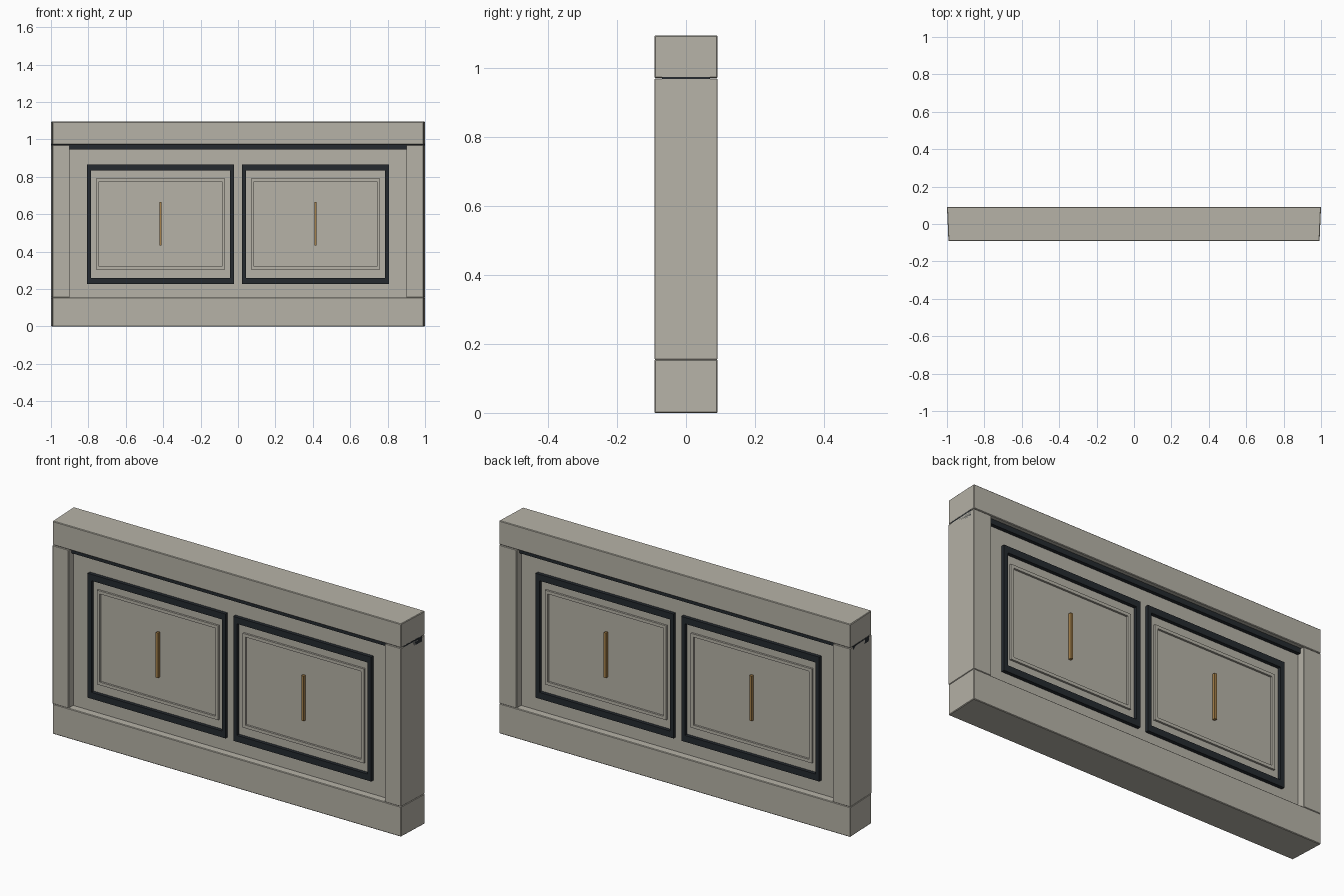
import bpy, bmesh

if "Cube" in bpy.data.objects:
    bpy.data.objects.remove(bpy.data.objects["Cube"])


def material(name, rgb):
    m = bpy.data.materials.new(name)
    m.diffuse_color = (*rgb, 1)
    m.use_nodes = True
    m.node_tree.nodes["Principled BSDF"].inputs["Base Color"].default_value = m.diffuse_color
    return m


STONE = material("warm_stone", (0.47, 0.45, 0.39))
DARK = material("dark_trim", (0.018, 0.023, 0.028))
BRASS = material("brass", (0.38, 0.22, 0.07))
D = 0.092    # half depth of the wall
CORE = 0.052  # half depth of the recessed panel


def add_boxes(name, boxes, mat, bevel=0.0, taper=0.0):
    """Join boxes (x0, x1, y0, y1, z0, z1) in one object; taper narrows outer ends at the front."""
    bm = bmesh.new()
    for x0, x1, y0, y1, z0, z1 in boxes:
        for v in bmesh.ops.create_cube(bm, size=1)["verts"]:
            v.co.x = x0 if v.co.x < 0 else x1
            v.co.y = y0 if v.co.y < 0 else y1
            v.co.z = z0 if v.co.z < 0 else z1
            if abs(v.co.x) > 0.95:
                s = 1 if v.co.x > 0 else -1
                v.co.x -= s * taper * (D - v.co.y) / (2 * D)
    me = bpy.data.meshes.new(name)
    bm.to_mesh(me)
    bm.free()
    ob = bpy.data.objects.new(name, me)
    bpy.context.collection.objects.link(ob)
    me.materials.append(mat)
    if bevel:
        b = ob.modifiers.new("edge", "BEVEL")
        b.width, b.segments = bevel, 1
    return ob


def frame(x0, x1, z0, z1, wx, wz, ya, yb):
    """Four bars of a rectangular frame."""
    return [(x0, x0 + wx, ya, yb, z0, z1), (x1 - wx, x1, ya, yb, z0, z1),
            (x0 + wx, x1 - wx, ya, yb, z0, z0 + wz),
            (x0 + wx, x1 - wx, ya, yb, z1 - wz, z1)]


# Main structure
add_boxes("base", [(-1, 1, -D, D, 0, 0.155)], STONE, 0.003, 0.008)
add_boxes("top_cap", [(-1, 1, -D, D, 0.972, 1.095)], STONE, 0.003, 0.008)
for side, s in (("left", -1), ("right", 1)):
    xa, xb = sorted((s * 0.9, s))
    add_boxes(side + "_post", [(xa, xb, -D, D, 0.155, 0.97)], STONE, 0.002, 0.008)
add_boxes("recessed_wall", [(-0.91, 0.91, -CORE, CORE, 0.15, 0.975)], STONE)

# Dark strip under the cap
add_boxes("shadow_strip", [(-1, 1, -0.07, 0.07, 0.946, 0.974)], DARK, 0, 0.008)

# Panel trim and handles on both faces
for face, f in (("front", -1), ("back", 1)):
    def depth(a, b):
        return sorted((f * a, f * b))
    for side, s in (("left", -1), ("right", 1)):
        tag = f"{face}_{side}_"
        xa, xb = sorted((s * 0.022, s * 0.807))
        add_boxes(tag + "dark_frame",
                  frame(xa, xb, 0.227, 0.867, 0.021, 0.033, *depth(0.045, 0.07)), DARK)
        xa, xb = sorted((s * 0.07, s * 0.76))
        add_boxes(tag + "moulding",
                  frame(xa, xb, 0.305, 0.79, 0.016, 0.016, *depth(0.045, 0.062)), STONE)
        xa, xb = sorted((s * 0.408, s * 0.421))
        add_boxes(tag + "handle", [(xa, xb, *depth(0.045, 0.068), 0.433, 0.665)], BRASS)
